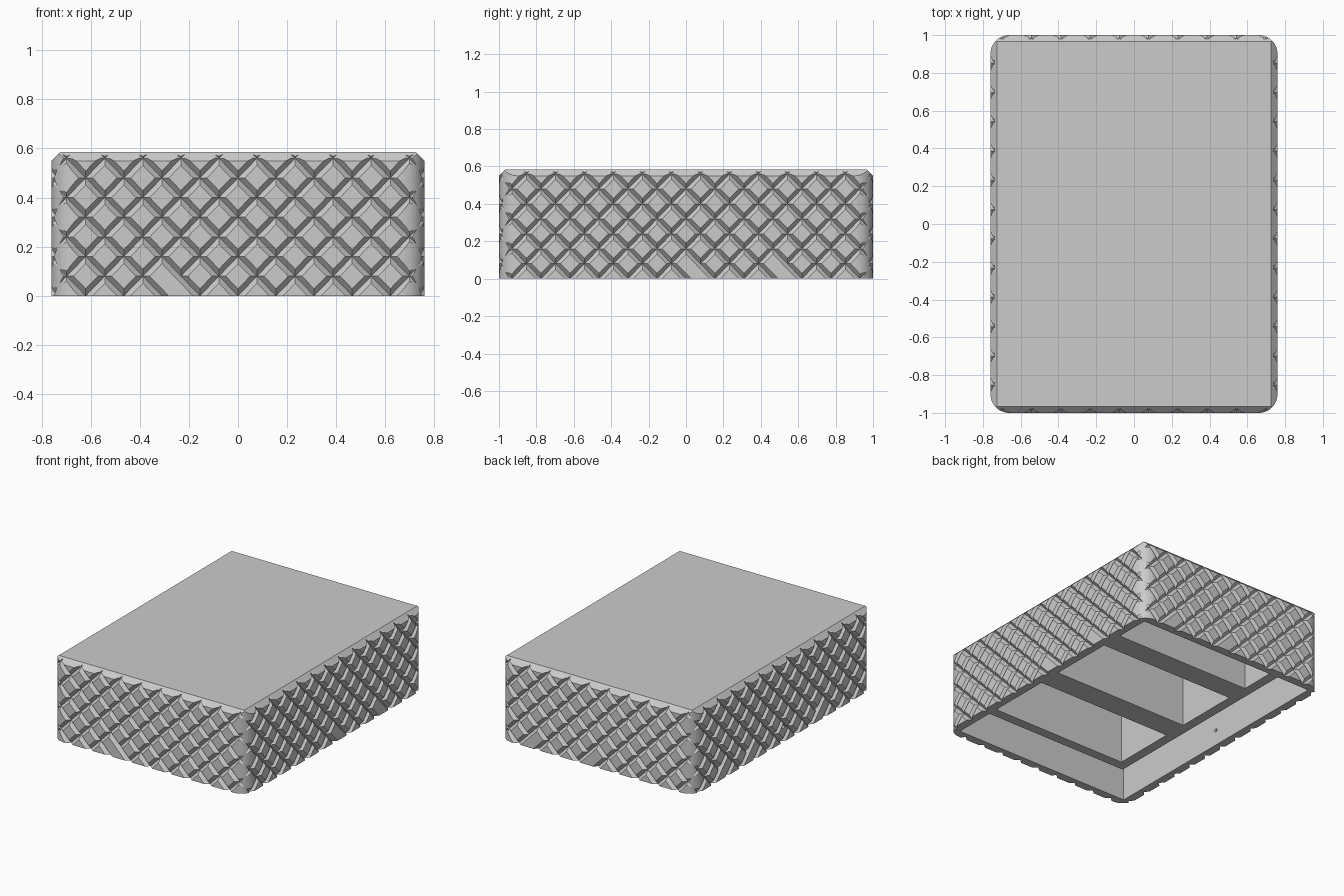
import bpy, bmesh, math
from mathutils import Vector

HX, HY, HZ = 0.76, 1.0, 0.585      # half width, half depth, height
CHAMFER, RADIUS, WALL = 0.035, 0.1, 0.06
PITCH, RISE = 0.155, 0.16          # lattice spacing along the wall and upward
GROOVE_HALF, GROOVE_DEPTH = 0.02, 0.025
POCKET_TOP = HZ - WALL

if "Cube" in bpy.data.objects:
    bpy.data.objects.remove(bpy.data.objects["Cube"])

grey = bpy.data.materials.new("light grey")
grey.use_nodes = True
colour = (0.6, 0.6, 0.6, 1)
grey.diffuse_color = colour
grey.node_tree.nodes["Principled BSDF"].inputs["Base Color"].default_value = colour


def loft(bm, rings):
    """Closed solid through rings of equal point count."""
    rows = [[bm.verts.new(p) for p in ring] for ring in rings]
    n = len(rows[0])
    for a, b in zip(rows, rows[1:]):
        for i in range(n):
            j = (i + 1) % n
            bm.faces.new((a[i], a[j], b[j], b[i]))
    bm.faces.new(rows[0][::-1])
    bm.faces.new(rows[-1])


def finish(bm, name):
    bmesh.ops.recalc_face_normals(bm, faces=bm.faces)
    mesh = bpy.data.meshes.new(name)
    bm.to_mesh(mesh)
    bm.free()
    mesh.materials.append(grey)
    ob = bpy.data.objects.new(name, mesh)
    bpy.context.collection.objects.link(ob)
    return ob


def solid(name, outline, levels):
    """Stack an xy outline function over (height, inset) levels."""
    bm = bmesh.new()
    loft(bm, [[(x, y, z) for x, y in outline(inset)] for z, inset in levels])
    return finish(bm, name)


def rectangle(inset):
    x, y = HX - inset, HY - inset
    return [(-x, -y), (x, -y), (x, y), (-x, y)]


def rounded(inset):
    pts = []
    for q, (sx, sy) in enumerate([(1, 1), (-1, 1), (-1, -1), (1, -1)]):
        for i in range(13):
            a = math.pi / 2 * (q + i / 12)
            pts.append((sx * (HX - RADIUS) + RADIUS * math.cos(a),
                        sy * (HY - RADIUS) + RADIUS * math.sin(a)))
    return pts


def cut(target, tool, operation='DIFFERENCE'):
    tool.hide_render = True
    mod = target.modifiers.new("cut", 'BOOLEAN')
    mod.operation, mod.solver, mod.object = operation, 'EXACT', tool
    bpy.context.view_layer.objects.active = target
    bpy.ops.object.modifier_apply(modifier=mod.name)
    bpy.data.objects.remove(tool)


# Body: rounded upright corners with a straight chamfer round the top
body = solid("patterned_box", rectangle, [(0, 0), (HZ - CHAMFER, 0), (HZ, CHAMFER)])
cut(body, solid("corner_tool", rounded, [(-0.1, 0), (0.7, 0)]), 'INTERSECT')


# Hollows underneath: three pockets and an L-shaped channel
def pocket(outline):
    cut(body, solid("pocket_tool", lambda _: outline, [(-0.1, 0), (POCKET_TOP, 0)]))


IX, IY = HX - WALL, HY - WALL
for y0, y1 in [(0.69, IY), (0.06, 0.53), (-0.57, -0.11)]:
    pocket([(-0.37, y0), (IX, y0), (IX, y1), (-0.37, y1)])
pocket([(-IX, -IY), (IX, -IY), (IX, -0.64), (-0.44, -0.64), (-0.44, IY), (-IX, IY)])


# Diamond lattice of V grooves on the four walls
def groove_tool(along, out, half_length, offset, lean):
    bm = bmesh.new()
    direction = (along * PITCH * lean + Vector((0, 0, 2 * RISE / 2))).normalized()
    across = direction.cross(out)
    profile = [across * GROOVE_HALF, out * GROOVE_DEPTH,
               -across * GROOVE_HALF, -out * GROOVE_DEPTH]
    count = int(half_length / PITCH) + 5
    for side in (-1, 1):
        for k in range(-count, count + 1):
            ends = [along * (PITCH * (k + lean * z / RISE)) + out * side * offset
                    + Vector((0, 0, z)) for z in (-0.1, 0.7)]
            loft(bm, [[e + p for p in profile] for e in ends])
    return finish(bm, "groove_tool")


X, Y = Vector((1, 0, 0)), Vector((0, 1, 0))
for lean in (-1, 1):
    cut(body, groove_tool(X, Y, HX, HY, lean))
    cut(body, groove_tool(Y, X, HY, HX, lean))

# Small cable hole through the wall of the channel
bm = bmesh.new()
ring = [(0.012 * math.cos(a), 0.11 + 0.012 * math.sin(a))
        for a in (math.tau * i / 16 for i in range(16))]
loft(bm, [[(x, y, z) for y, z in ring] for x in (-0.9, -0.6)])
cut(body, finish(bm, "hole_tool"))

# Smooth corners, crisp edges
bpy.ops.object.select_all(action='DESELECT')
body.select_set(True)
bpy.context.view_layer.objects.active = body
bpy.ops.object.shade_smooth_by_angle(angle=math.radians(20))
